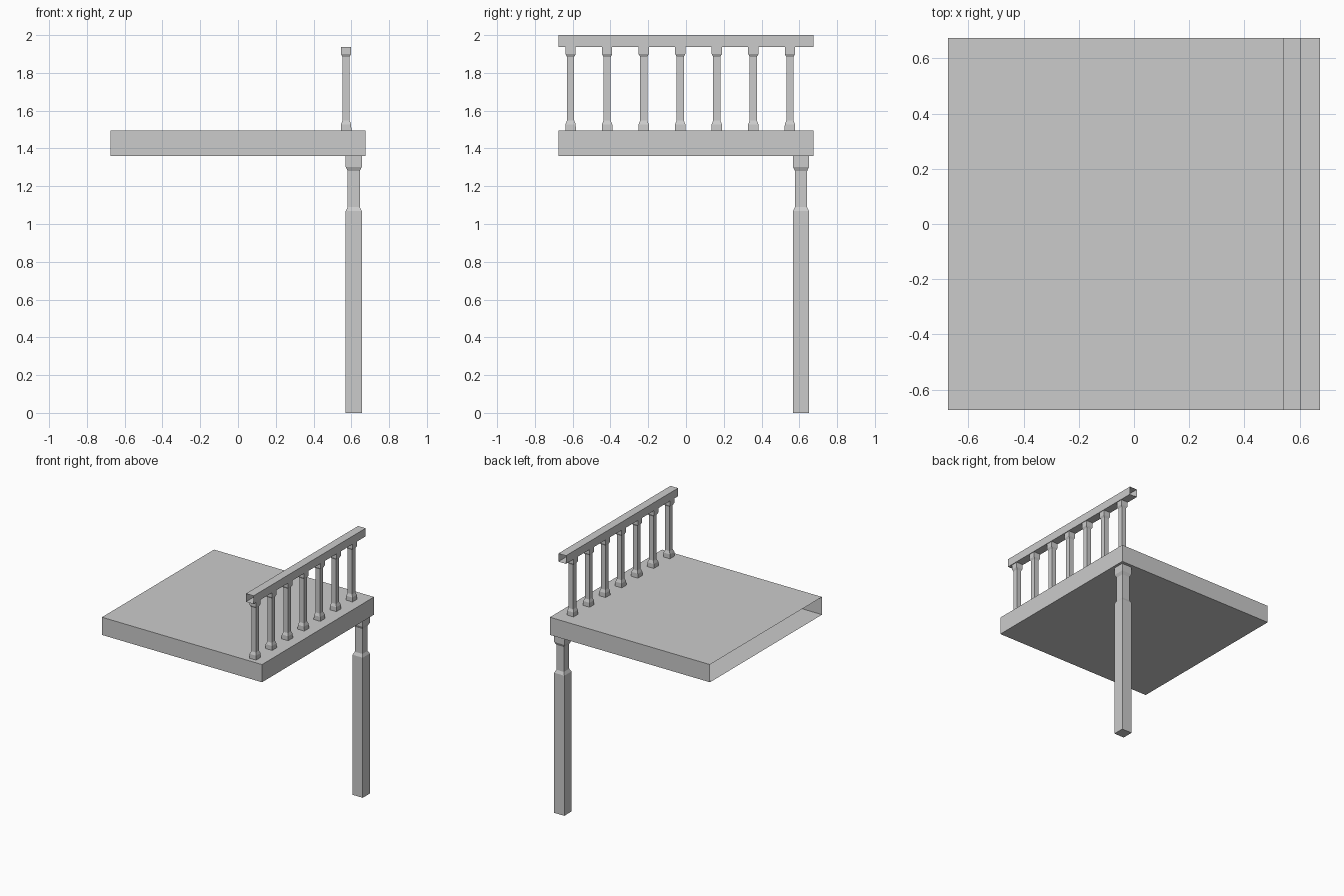
import bpy, bmesh

if "Cube" in bpy.data.objects:
    bpy.data.objects.remove(bpy.data.objects["Cube"])


def finish(name, bm, loc=(0, 0, 0)):
    bmesh.ops.recalc_face_normals(bm, faces=bm.faces)
    me = bpy.data.meshes.new(name)
    bm.to_mesh(me)
    bm.free()
    ob = bpy.data.objects.new(name, me)
    ob.location = loc
    bpy.context.collection.objects.link(ob)
    return ob


def open_box(name, lo, hi, open_dirs):
    """Box between two corners, without the faces whose normals are in open_dirs."""
    bm = bmesh.new()
    bmesh.ops.create_cube(bm, size=1)
    for v in bm.verts:
        v.co = [hi[i] if v.co[i] > 0 else lo[i] for i in range(3)]
    bm.normal_update()
    gone = [f for f in bm.faces
            if tuple(round(c) for c in f.normal) in open_dirs]
    bmesh.ops.delete(bm, geom=gone, context='FACES_ONLY')
    return finish(name, bm)


def square_post(name, profile, x, y, bottom_cap=False):
    """Square column from (half width, z) rings, open where it meets other parts."""
    bm = bmesh.new()
    rings = [[bm.verts.new((sx * h, sy * h, z))
              for sx, sy in ((-1, -1), (1, -1), (1, 1), (-1, 1))]
             for h, z in profile]
    for a, b in zip(rings, rings[1:]):
        for i in range(4):
            j = (i + 1) % 4
            bm.faces.new((a[i], a[j], b[j], b[i]))
    if bottom_cap:
        bm.faces.new(rings[0][::-1])
    return finish(name, bm, (x, y, 0))


# Platform, open on the left where it joins the next section
open_box("platform", (-0.675, -0.675, 1.36), (0.675, 0.675, 1.495), {(-1, 0, 0)})

# Handrail, a tube open at both ends
open_box("handrail", (0.54, -0.675, 1.938), (0.604, 0.675, 2.0),
         {(0, -1, 0), (0, 1, 0)})

# Corner support post
square_post("support_post",
            [(0.043, 0), (0.043, 1.068), (0.032, 1.09), (0.032, 1.28),
             (0.043, 1.303), (0.043, 1.36)], 0.613, 0.609, True)

# Row of balusters
for k in range(7):
    square_post(f"baluster_{k + 1}",
                [(0.028, 1.495), (0.027, 1.528), (0.019, 1.548), (0.019, 1.885),
                 (0.027, 1.9), (0.027, 1.938)], 0.572, -0.611 + k * 0.1935)
